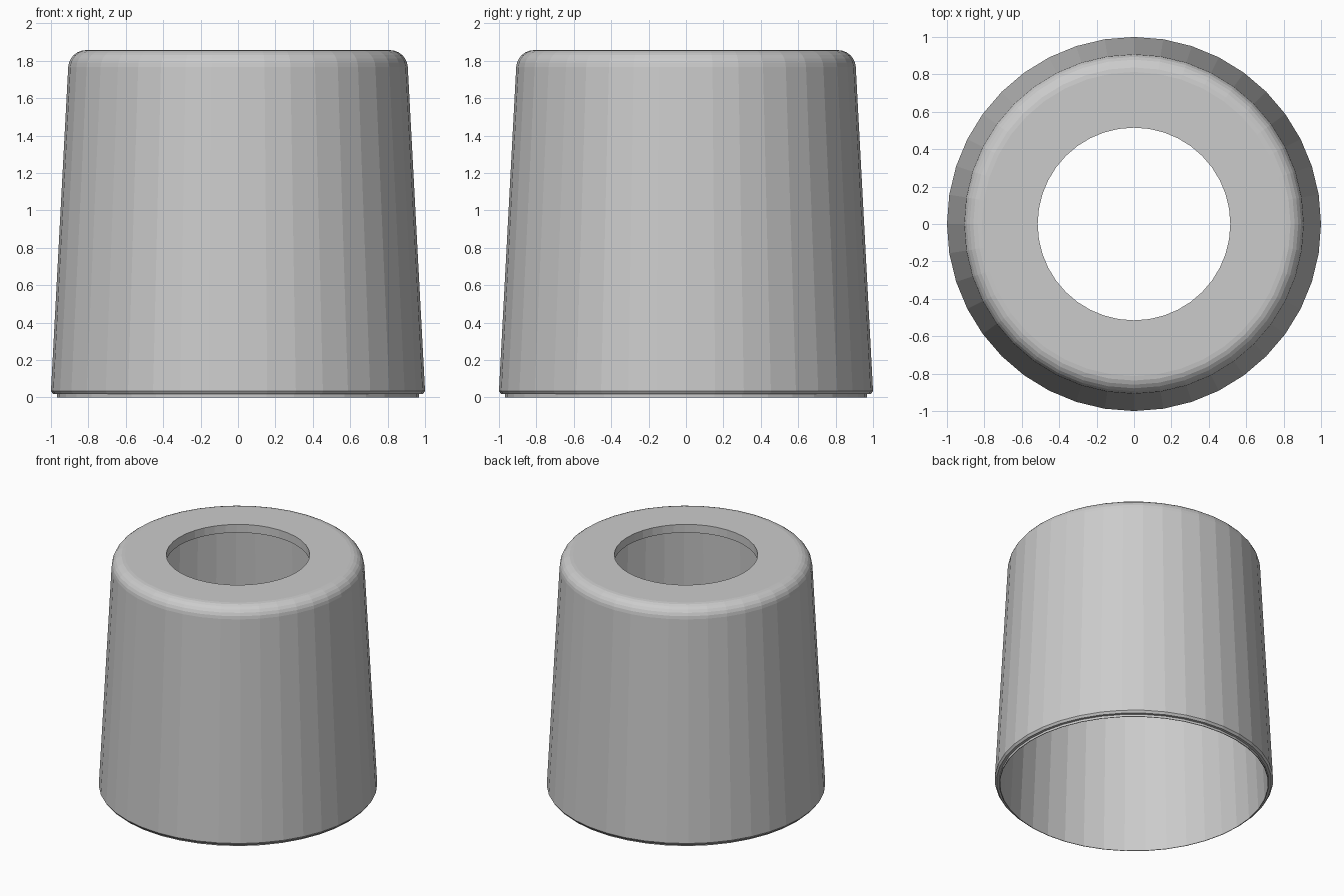
import bpy, bmesh
from math import sin, cos, pi, radians

if "Cube" in bpy.data.objects:
    bpy.data.objects.remove(bpy.data.objects["Cube"])

SIDES = 40


def lathe(name, profile):
    """Revolve a closed (radius, z) outline around z."""
    bm = bmesh.new()
    rings = [[bm.verts.new((r * cos(2 * pi * i / SIDES), r * sin(2 * pi * i / SIDES), z))
              for i in range(SIDES)] for r, z in profile]
    for a, b in zip(rings, rings[1:] + rings[:1]):
        for i in range(SIDES):
            j = (i + 1) % SIDES
            bm.faces.new((a[i], a[j], b[j], b[i]))
    bmesh.ops.recalc_face_normals(bm, faces=bm.faces)
    mesh = bpy.data.meshes.new(name)
    bm.to_mesh(mesh)
    bm.free()
    obj = bpy.data.objects.new(name, mesh)
    bpy.context.collection.objects.link(obj)
    return obj


def corner(r, z, size, steps):
    """Rounded shoulder from the wall in to the flat top."""
    return [(r - size + size * cos(radians(a)), z - size + size * sin(radians(a)))
            for a in (3 + 87 * k / steps for k in range(steps + 1))]


# Tapered outer wall, rounded shoulder, top opening and hollow inside
outline = [(0.963, 0.0), (0.968, 0.0), (0.968, 0.018), (0.988, 0.018), (1.0, 0.035)]
outline += corner(0.908, 1.857, 0.095, 6)
outline += [(0.515, 1.857), (0.515, 1.792)]
outline += corner(0.875, 1.792, 0.05, 4)[::-1]
lathe("tapered_shade", outline)
